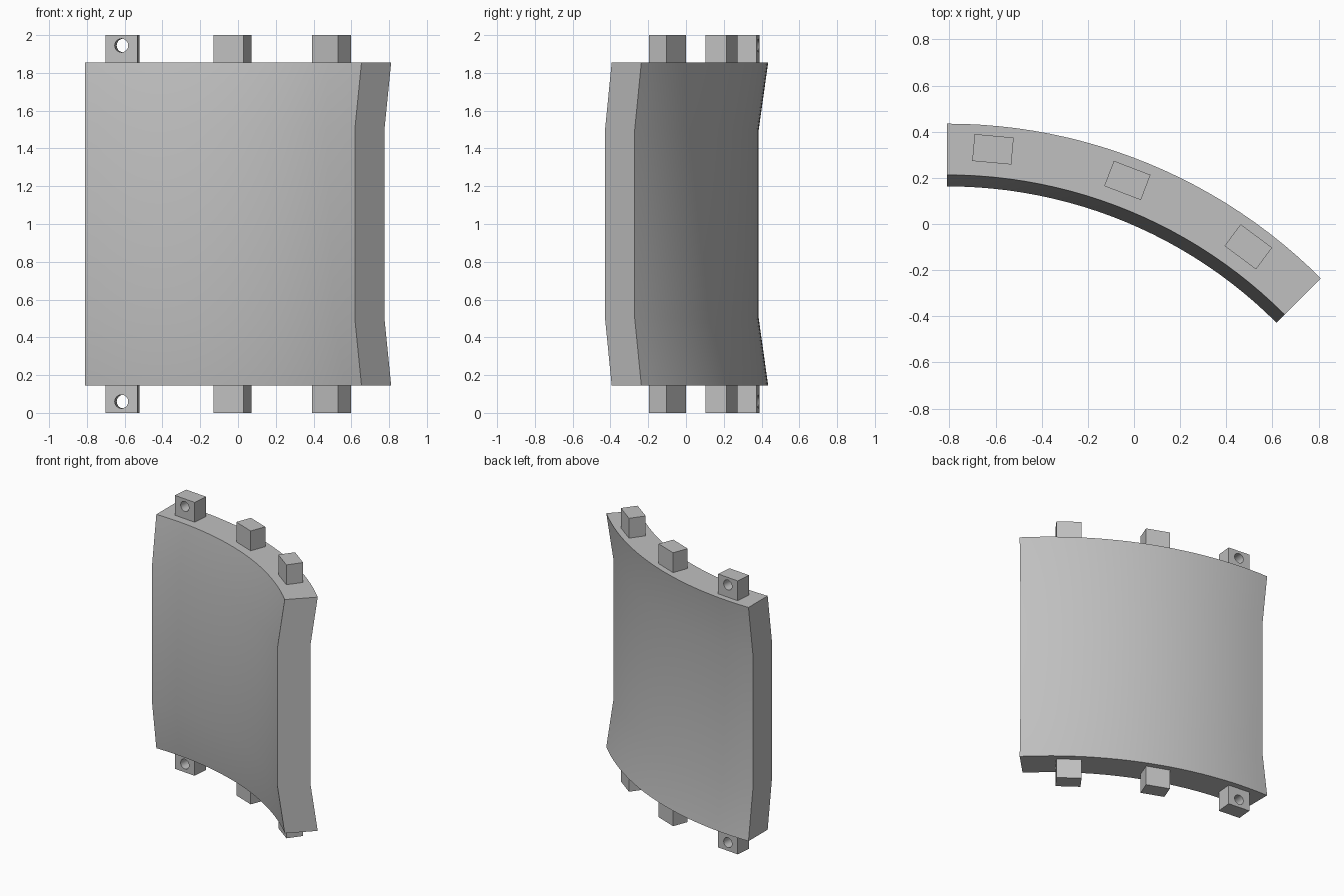
import bpy, bmesh
from math import radians, sin, cos
from mathutils import Matrix, Vector

if "Cube" in bpy.data.objects:
    bpy.data.objects.remove(bpy.data.objects["Cube"])

AXIS = Vector((-0.81, -1.857, 0))     # centre of the panel's arc
ARC = radians(45)
PEG_R = 2.19                          # radius of the peg row

grey = bpy.data.materials.new("mid_grey")
grey.use_nodes = True
grey.diffuse_color = (0.53, 0.53, 0.53, 1)
grey.node_tree.nodes["Principled BSDF"].inputs["Base Color"].default_value = grey.diffuse_color


def finish(bm, name):
    bmesh.ops.recalc_face_normals(bm, faces=bm.faces)
    mesh = bpy.data.meshes.new(name)
    bm.to_mesh(mesh)
    bm.free()
    mesh.materials.append(grey)
    obj = bpy.data.objects.new(name, mesh)
    bpy.context.collection.objects.link(obj)
    return obj


def activate(obj):
    bpy.ops.object.select_all(action='DESELECT')
    obj.select_set(True)
    bpy.context.view_layer.objects.active = obj


def shade(obj):
    activate(obj)
    bpy.ops.object.shade_smooth_by_angle(angle=radians(30))


# Curved panel: wall section with flared ends, spun around the arc axis
heights = (0.145, 0.5, 1.5, 1.855)
inner = (2.07, 2.02, 2.02, 2.07)
outer = (2.292, 2.242, 2.242, 2.292)
section = list(zip(inner, heights)) + list(zip(outer, heights))[::-1]
bm = bmesh.new()
start = [bm.verts.new(AXIS + Vector((0, r, z))) for r, z in section]
edges = [bm.edges.new((start[i - 1], start[i])) for i in range(len(start))]
spun = bmesh.ops.spin(bm, geom=start + edges, cent=AXIS, axis=(0, 0, 1),
                      angle=-ARC, steps=24, use_duplicate=False)
end_edges = [g for g in spun["geom_last"] if isinstance(g, bmesh.types.BMEdge)]
bmesh.ops.contextual_create(bm, geom=edges)
bmesh.ops.contextual_create(bm, geom=end_edges)
shade(finish(bm, "curved_panel"))


# Pegs on the top and bottom rims; the first of each row has a pin hole
def make_peg(name, angle, z_low, z_high, hole_z=None):
    place = (Matrix.Translation(AXIS + Vector((sin(angle), cos(angle), 0)) * PEG_R)
             @ Matrix.Rotation(-angle, 4, 'Z'))
    bm = bmesh.new()
    bmesh.ops.create_cube(bm, size=1, matrix=place
                          @ Matrix.Translation((0, 0, (z_low + z_high) / 2))
                          @ Matrix.Diagonal((0.17, 0.117, z_high - z_low, 1)))
    peg = finish(bm, name)
    if hole_z is not None:
        bm = bmesh.new()
        bmesh.ops.create_cone(bm, cap_ends=True, segments=32, radius1=0.036,
                              radius2=0.036, depth=0.4, matrix=place
                              @ Matrix.Translation((0, 0, hole_z))
                              @ Matrix.Rotation(radians(90), 4, 'X'))
        cutter = finish(bm, "hole_cutter")
        cutter.hide_render = True
        cut = peg.modifiers.new("pin_hole", 'BOOLEAN')
        cut.operation = 'DIFFERENCE'
        cut.solver = 'EXACT'
        cut.object = cutter
        activate(peg)
        bpy.ops.object.modifier_apply(modifier=cut.name)
        bpy.data.objects.remove(cutter)
    shade(peg)


for i, label in enumerate(("right", "middle", "left")):
    angle = radians(5.2 + 15.7 * i)
    make_peg(f"top_peg_{label}", angle, 1.84, 2.0, 1.945 if i == 0 else None)
    make_peg(f"bottom_peg_{label}", angle, 0.0, 0.16, 0.06 if i == 0 else None)
